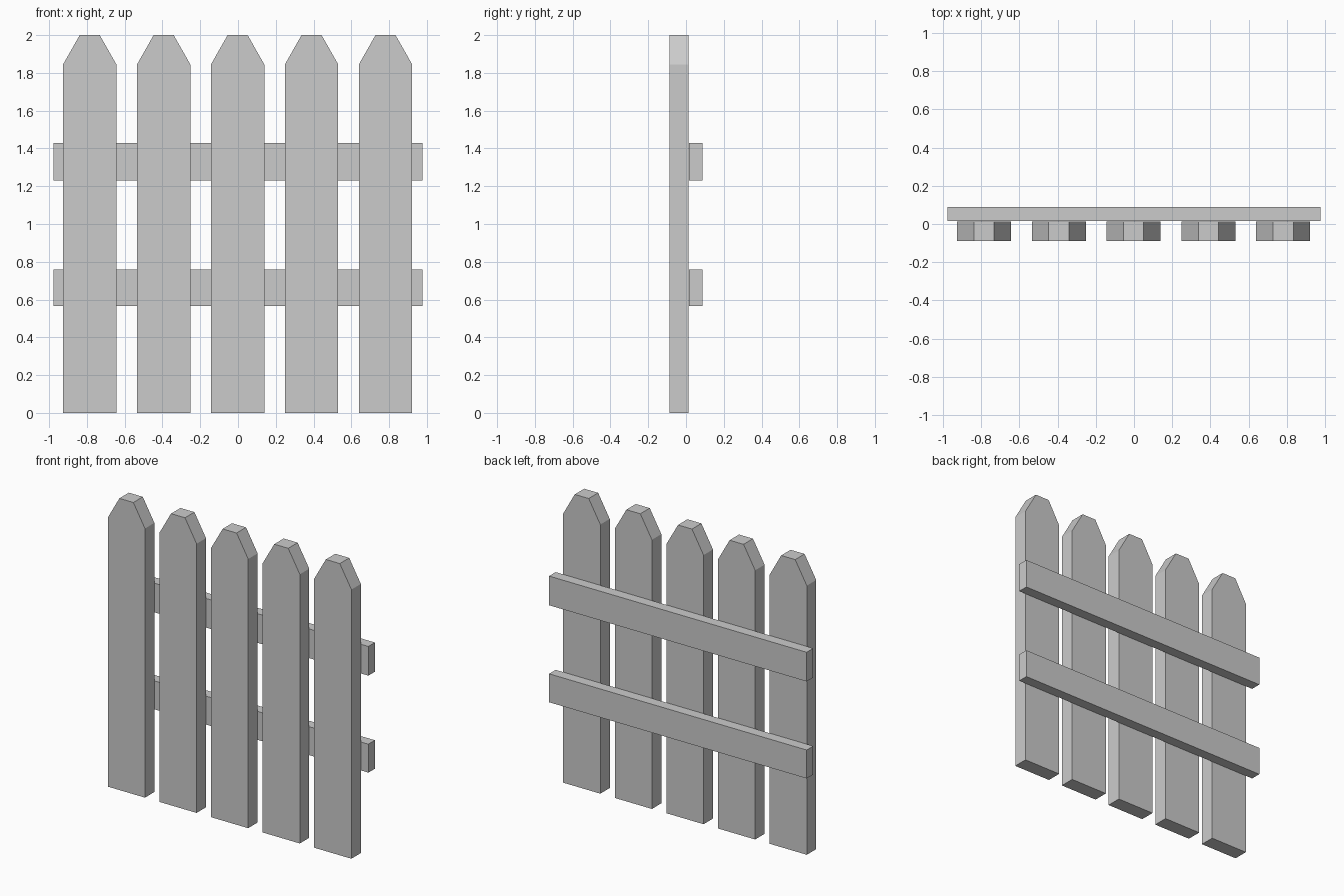
import bpy, bmesh

if "Cube" in bpy.data.objects:
    bpy.data.objects.remove(bpy.data.objects["Cube"])


def extrude_profile(name, points, depth):
    """Closed solid made by sweeping a flat outline along a depth vector."""
    bm = bmesh.new()
    face = bm.faces.new([bm.verts.new(p) for p in points])
    ext = bmesh.ops.extrude_face_region(bm, geom=[face])
    moved = [g for g in ext["geom"] if isinstance(g, bmesh.types.BMVert)]
    bmesh.ops.translate(bm, verts=moved, vec=depth)
    bmesh.ops.recalc_face_normals(bm, faces=bm.faces)
    mesh = bpy.data.meshes.new(name)
    bm.to_mesh(mesh)
    bm.free()
    obj = bpy.data.objects.new(name, mesh)
    bpy.context.collection.objects.link(obj)
    return obj


# Pickets: upright boards with clipped top corners
HALF, TIP, SHOULDER, TOP = 0.141, 0.053, 1.845, 2.0
FRONT, BACK, SPACING = -0.088, 0.014, 0.3915
outline = [(-HALF, 0), (HALF, 0), (HALF, SHOULDER),
           (TIP, TOP), (-TIP, TOP), (-HALF, SHOULDER)]
for i in range(5):
    cx = (i - 2) * SPACING - 0.002
    extrude_profile(f"picket_{i + 1}", [(cx + x, FRONT, z) for x, z in outline],
                    (0, BACK - FRONT, 0))

# Rails: two horizontal boards across the back
RAIL_HALF, RAIL_FRONT, RAIL_BACK = 0.977, 0.017, 0.088
for name, low, high in (("lower_rail", 0.565, 0.76), ("upper_rail", 1.23, 1.43)):
    section = [(RAIL_FRONT, low), (RAIL_BACK, low), (RAIL_BACK, high), (RAIL_FRONT, high)]
    extrude_profile(name, [(-RAIL_HALF, y, z) for y, z in section],
                    (2 * RAIL_HALF, 0, 0))
